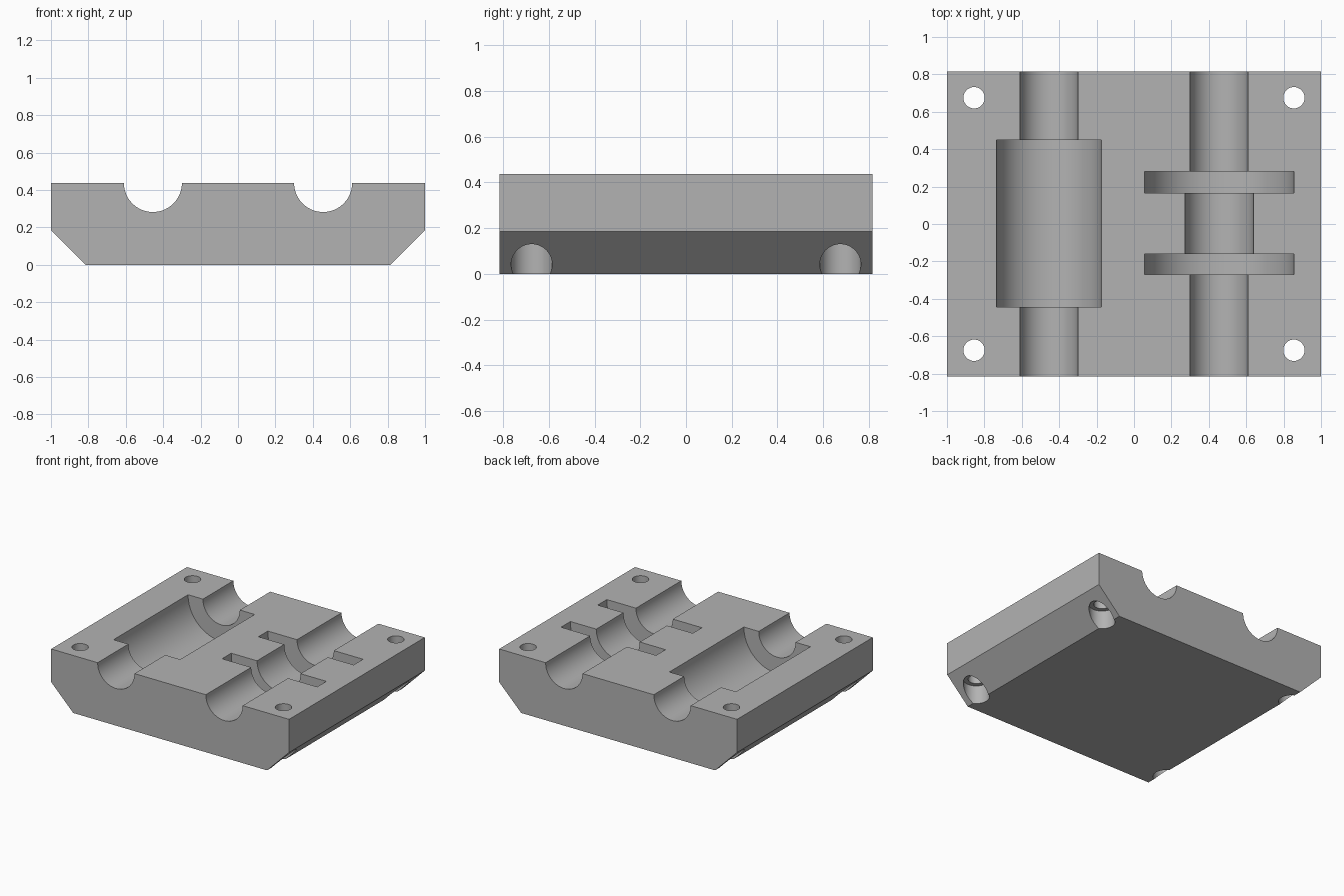
import bpy
import bmesh
from math import radians
from mathutils import Matrix, Vector

default_cube = bpy.data.objects.get("Cube")
if default_cube:
    bpy.data.objects.remove(default_cube, do_unlink=True)

HEIGHT, HALF_DEPTH = 0.437, 0.815
SHAFT_X = 0.455
HOLE_X, HOLE_Y = 0.855, 0.675

grey = bpy.data.materials.new("plain grey")
grey.use_nodes = True
colour = (0.45, 0.45, 0.45, 1)
grey.diffuse_color = colour
grey.node_tree.nodes["Principled BSDF"].inputs["Base Color"].default_value = colour


def finish(name, bm):
    bmesh.ops.recalc_face_normals(bm, faces=bm.faces)
    mesh = bpy.data.meshes.new(name)
    bm.to_mesh(mesh)
    bm.free()
    mesh.materials.append(grey)
    obj = bpy.data.objects.new(name, mesh)
    bpy.context.collection.objects.link(obj)
    return obj


def turned_cutter(name, steps, place):
    """Stepped solid of revolution; steps are (start, end, radius) along its axis."""
    outline = [(0, steps[0][0])]
    for start, end, radius in steps:
        outline += [(radius, start), (radius, end)]
    outline.append((0, steps[-1][1]))
    bm = bmesh.new()
    verts = [bm.verts.new((r, 0, z)) for r, z in outline]
    edges = [bm.edges.new(pair) for pair in zip(verts, verts[1:])]
    bmesh.ops.spin(bm, geom=verts + edges, axis=(0, 0, 1), cent=(0, 0, 0),
                   angle=radians(360), steps=72)
    bmesh.ops.remove_doubles(bm, verts=bm.verts, dist=0.0001)
    bm.transform(place)
    obj = finish(name, bm)
    obj.hide_render = True
    return obj


# Block with chamfered lower side edges
bm = bmesh.new()
profile = [(-0.815, 0), (0.815, 0), (1, 0.185), (1, HEIGHT), (-1, HEIGHT), (-1, 0.185)]
face = bm.faces.new([bm.verts.new((x, -HALF_DEPTH, z)) for x, z in profile])
extruded = bmesh.ops.extrude_face_region(bm, geom=[face])["geom"]
bmesh.ops.translate(bm, vec=(0, 2 * HALF_DEPTH, 0),
                    verts=[v for v in extruded if isinstance(v, bmesh.types.BMVert)])
block = finish("housing_block", bm)


# Shaft beds, lying along y at the top face
def bed(x):
    return Matrix.Translation(Vector((x, 0, HEIGHT))) @ Matrix.Rotation(radians(-90), 4, "X")


cutters = [
    turned_cutter("wide_chamber_cutter", [
        (-1, -0.445, 0.155), (-0.445, 0.45, 0.28), (0.45, 1, 0.155)], bed(-SHAFT_X)),
    turned_cutter("flanged_bed_cutter", [
        (-1, -0.27, 0.155), (-0.27, -0.16, 0.4), (-0.16, 0.167, 0.183),
        (0.167, 0.28, 0.4), (0.28, 1, 0.155)], bed(SHAFT_X)),
]

# Corner bolt holes with counterbores from below
for sx in (-1, 1):
    for sy in (-1, 1):
        cutters.append(turned_cutter(
            "bolt_hole_cutter", [(-0.1, 0.14, 0.09), (0.14, 0.6, 0.057)],
            Matrix.Translation((sx * HOLE_X, sy * HOLE_Y, 0))))

# Cut everything out of the block
bpy.context.view_layer.objects.active = block
block.select_set(True)
for cutter in cutters:
    mod = block.modifiers.new("cut", "BOOLEAN")
    mod.operation = "DIFFERENCE"
    mod.solver = "EXACT"
    mod.object = cutter
    bpy.ops.object.modifier_apply(modifier=mod.name)
    bpy.data.objects.remove(cutter, do_unlink=True)

bpy.ops.object.shade_smooth_by_angle(angle=radians(30))
